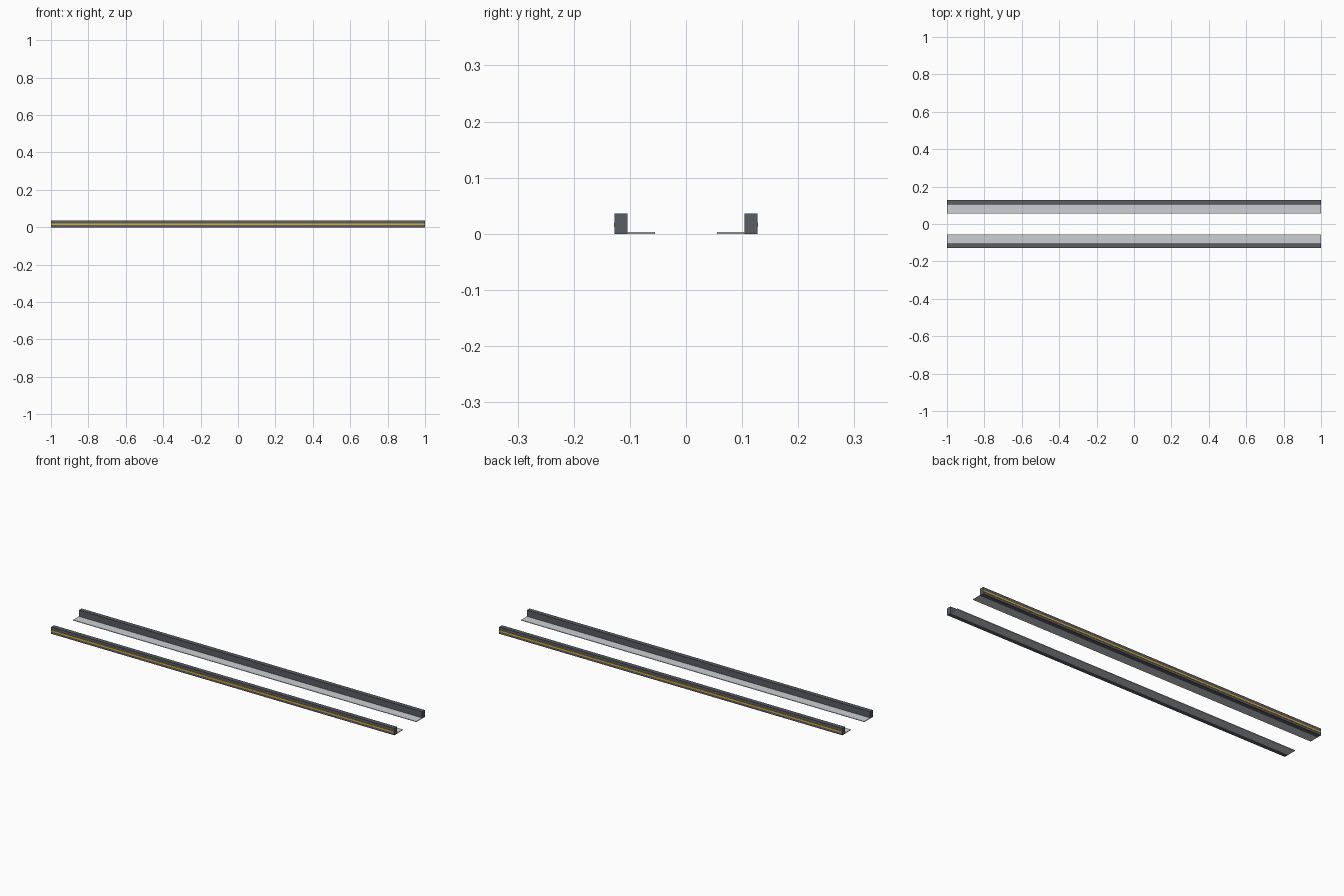
import bpy

if "Cube" in bpy.data.objects:
    bpy.data.objects.remove(bpy.data.objects["Cube"])


def material(name, color):
    m = bpy.data.materials.new(name)
    m.diffuse_color = color
    m.use_nodes = True
    m.node_tree.nodes["Principled BSDF"].inputs["Base Color"].default_value = m.diffuse_color
    return m


def extrusion(name, profile, mat=None, half=1.0):
    """Extrude a (y, z) profile along x and mirror it across y = 0."""
    n = len(profile)
    verts = [(x, y, z) for x in (-half, half) for y, z in profile]
    faces = [tuple(range(n))[::-1], tuple(range(n, 2 * n))]
    faces += [(i, (i + 1) % n, n + (i + 1) % n, n + i) for i in range(n)]
    mesh = bpy.data.meshes.new(name)
    mesh.from_pydata(verts, [], faces)
    ob = bpy.data.objects.new(name, mesh)
    bpy.context.collection.objects.link(ob)
    if mat:
        mesh.materials.append(mat)
    mod = ob.modifiers.new("mirror", "MIRROR")
    mod.use_axis = (False, True, False)
    mod.use_mirror_merge = False
    # consistent outward normals
    import bmesh
    bm = bmesh.new()
    bm.from_mesh(mesh)
    bmesh.ops.recalc_face_normals(bm, faces=bm.faces)
    bm.to_mesh(mesh)
    bm.free()
    return ob


def box(y0, y1, z0, z1):
    return [(y0, z0), (y1, z0), (y1, z1), (y0, z1)]


dark = material("dark_grey", (0.10, 0.11, 0.13, 1))
pale = material("pale_grey", (0.60, 0.63, 0.65, 1))
amber = material("amber", (0.75, 0.45, 0.02, 1))

# Upright curb blocks
extrusion("curb_rail", box(-0.127, -0.104, 0.0, 0.036), dark)
# Thin flanges pointing inward
extrusion("inner_flange", box(-0.104, -0.055, 0.0, 0.0035), pale)
# Coloured strips standing slightly proud of the outer faces
extrusion("outer_stripe", box(-0.1285, -0.1265, 0.012, 0.020), amber)
